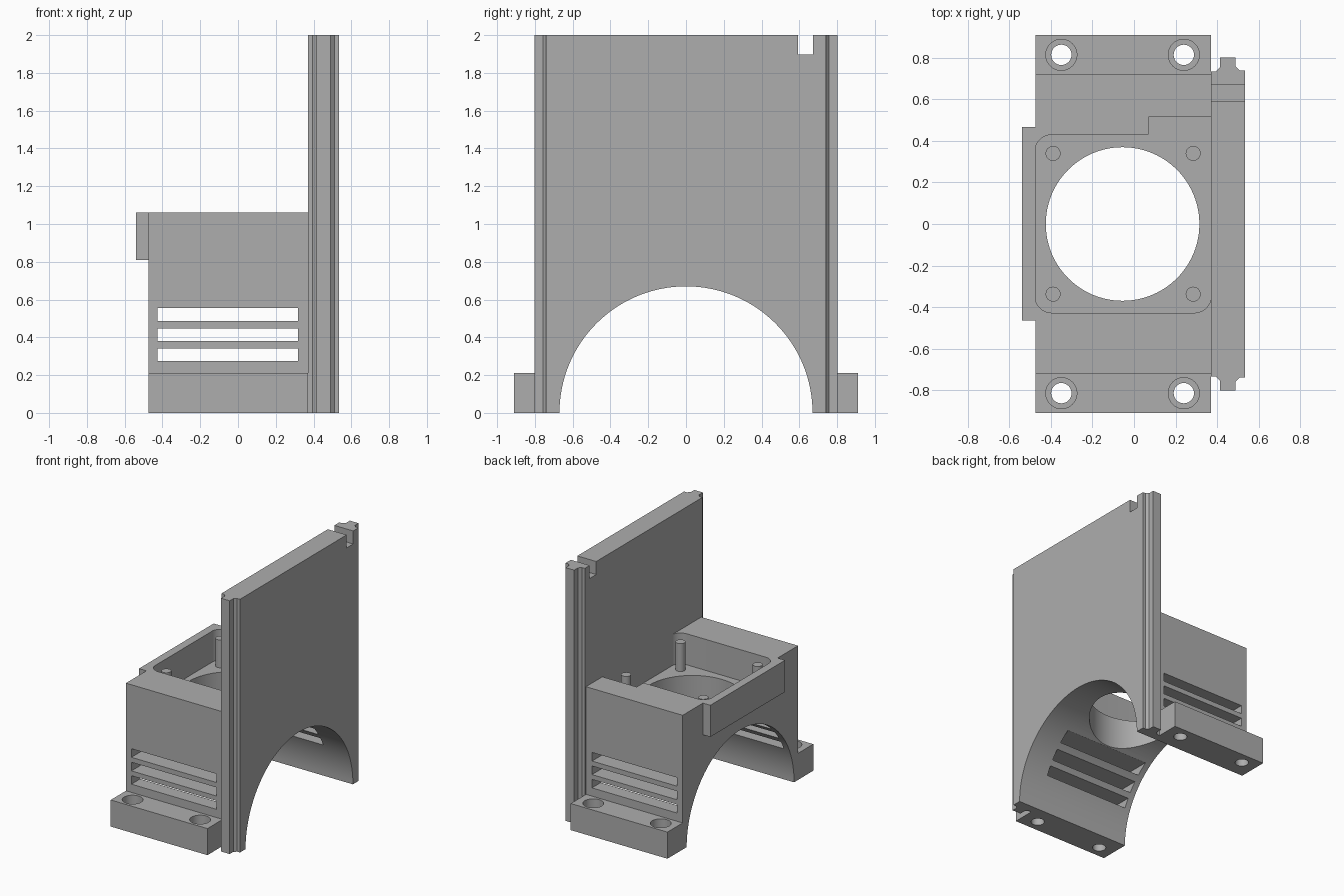
import bpy, bmesh, math
from mathutils import Vector, Matrix

default = bpy.data.objects.get("Cube")
if default:
    bpy.data.objects.remove(default, do_unlink=True)

grey = bpy.data.materials.new("plain_grey")
grey.use_nodes = True
colour = (0.42, 0.42, 0.42, 1)
grey.diffuse_color = colour
grey.node_tree.nodes["Principled BSDF"].inputs["Base Color"].default_value = colour


def prism(name, points, direction):
    """Closed outline of 3D points extruded along a vector."""
    bm = bmesh.new()
    face = bm.faces.new([bm.verts.new(p) for p in points])
    new = bmesh.ops.extrude_face_region(bm, geom=[face])["geom"]
    moved = [v for v in new if isinstance(v, bmesh.types.BMVert)]
    bmesh.ops.translate(bm, verts=moved, vec=Vector(direction))
    bmesh.ops.recalc_face_normals(bm, faces=bm.faces)
    mesh = bpy.data.meshes.new(name)
    bm.to_mesh(mesh)
    bm.free()
    mesh.materials.append(grey)
    obj = bpy.data.objects.new(name, mesh)
    bpy.context.collection.objects.link(obj)
    return obj


def box(name, x0, x1, y0, y1, z0, z1):
    return prism(name, [(x0, y0, z0), (x1, y0, z0), (x1, y1, z0), (x0, y1, z0)],
                 (0, 0, z1 - z0))


def arc(cx, cy, r, start, end, steps):
    return [(cx + r * math.cos(a), cy + r * math.sin(a))
            for a in (math.radians(start + (end - start) * i / steps)
                      for i in range(steps + 1))]


def rod(name, x, y, r, z0, z1, sides=32):
    ring = arc(x, y, r, 0, 360, sides)[:-1]
    return prism(name, [(px, py, z0) for px, py in ring], (0, 0, z1 - z0))


def cut(target, cutters):
    for c in cutters:
        mod = target.modifiers.new("cut", "BOOLEAN")
        mod.operation, mod.solver, mod.object = "DIFFERENCE", "EXACT", c
    bpy.context.view_layer.update()
    graph = bpy.context.evaluated_depsgraph_get()
    mesh = bpy.data.meshes.new_from_object(target.evaluated_get(graph))
    target.modifiers.clear()
    target.data = mesh
    for c in cutters:
        bpy.data.objects.remove(c, do_unlink=True)


def smooth(obj):
    bpy.ops.object.select_all(action="DESELECT")
    obj.select_set(True)
    bpy.context.view_layer.objects.active = obj
    bpy.ops.object.shade_smooth_by_angle(angle=math.radians(25))


LEFT, RIGHT, TOP, FLOOR = -0.475, 0.37, 1.06, 0.815
CX = -0.055

# Housing: arch profile with a foot on each side, extruded along x
outline = [(0.91, 0), (0.91, 0.21), (0.72, 0.21), (0.72, TOP),
           (-0.72, TOP), (-0.72, 0.21), (-0.91, 0.21), (-0.91, 0)]
outline += arc(0, 0, 0.67, 180, 0, 64)
body = prism("housing", [(LEFT, y, z) for y, z in outline], (RIGHT - LEFT, 0, 0))

# Rounded pocket for the fan with a cable recess
corners = [(RIGHT - 0.08, 0.347, 0), (LEFT + 0.08, 0.347, 90),
           (LEFT + 0.08, -0.345, 180), (RIGHT - 0.08, -0.345, 270)]
pocket = [p for x, y, a in corners for p in arc(x, y, 0.083, a, a + 90, 10)]
cutters = [prism("pocket_cutter", [(x, y, FLOOR) for x, y in pocket], (0, 0, 0.5)),
           box("recess_cutter", 0.07, 0.4, 0.3, 0.515, FLOOR, 1.3),
           rod("bore_cutter", CX, 0, 0.37, 0.2, 1.2, 96)]

# Vent slots through both side walls
for z0, z1 in ((0.275, 0.342), (0.38, 0.448), (0.487, 0.555)):
    cutters.append(box("slot_cutter", -0.427, 0.317, -0.8, 0.8, z0, z1))

# Counterbored screw holes in the feet
for x in (-0.35, 0.24):
    for y in (-0.815, 0.815):
        cutters.append(rod("hole_cutter", x, y, 0.049, -0.1, 0.3))
        cutters.append(rod("counterbore_cutter", x, y, 0.075, 0.1, 0.3))
cut(body, cutters)
smooth(body)

# Outer wall closing the pocket
box("pocket_side_wall", -0.54, LEFT, -0.465, 0.467, 0.81, TOP)

# Locating pins in the pocket corners
for x in (-0.39, 0.285):
    for y in (-0.338, 0.34):
        smooth(rod("locating_pin", x, y, 0.036, FLOOR - 0.02, 1.035, 24))

# Tall end plate with a tongue down each edge
edge = [(RIGHT, 0.735), (0.395, 0.735), (0.415, 0.755), (0.415, 0.803),
        (0.49, 0.803), (0.49, 0.758), (0.51, 0.74), (0.535, 0.74)]
profile = edge + [(x, -y) for x, y in reversed(edge)]
plate = prism("end_plate", [(x, y, 0) for x, y in profile], (0, 0, 2))
arch = arc(0, 0, 0.67, 0, 360, 128)[:-1]
cut(plate, [prism("arch_cutter", [(0.2, y, z) for y, z in arch], (0.6, 0, 0)),
            box("notch_cutter", 0.2, 0.7, 0.592, 0.673, 1.897, 2.2)])
smooth(plate)
